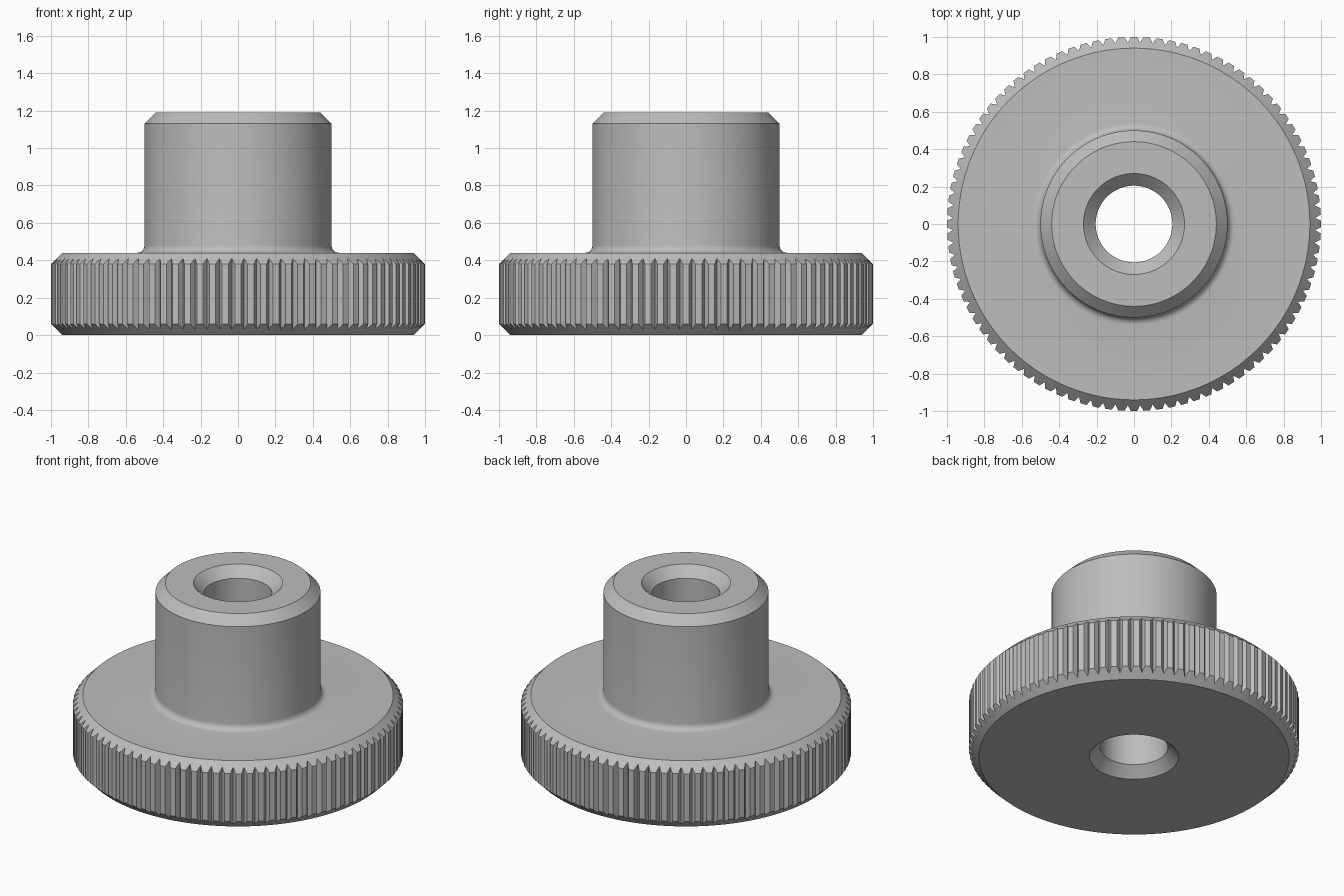
import bpy, bmesh, math

if "Cube" in bpy.data.objects:
    bpy.data.objects.remove(bpy.data.objects["Cube"])

TEETH = 92
R, GROOVE_R, FLAT_R = 1.0, 0.97, 0.94   # tooth tip, groove bottom, chamfer start
FLANGE_H, HUB_H = 0.44, 1.19
PITCH = 2 * math.pi / TEETH
TIP = PITCH * 0.25                       # half width of a tooth tip

steel = bpy.data.materials.new("steel grey")
steel.diffuse_color = (0.51, 0.51, 0.51, 1)
steel.use_nodes = True
steel.node_tree.nodes["Principled BSDF"].inputs["Base Color"].default_value = steel.diffuse_color

# Stations around the axis: two tooth corners and one groove bottom per tooth
stations = []
for i in range(TEETH):
    a = math.pi / 2 + i * PITCH
    stations += [(a - TIP, R), (a + TIP, R), (a + PITCH / 2, GROOVE_R)]


def profile(knurl_r):
    """Closed half section; only the knurled rim depends on the station."""
    rise = knurl_r - FLAT_R
    pts = [(0.205, 0.065), (0.27, 0), (FLAT_R, 0),
           (knurl_r, rise), (knurl_r, FLANGE_H - rise), (FLAT_R, FLANGE_H)]
    # fillet between flange and hub
    f = 0.04
    for k in range(7):
        t = math.pi / 2 * k / 6
        pts.append((0.5 + f - f * math.sin(t), FLANGE_H + f - f * math.cos(t)))
    # hub, top chamfer and countersunk bore
    pts += [(0.5, HUB_H - 0.06), (0.44, HUB_H), (0.27, HUB_H), (0.205, HUB_H - 0.065)]
    return pts


# Revolve the section through all stations
bm = bmesh.new()
rings = [[bm.verts.new((r * math.cos(a), r * math.sin(a), z)) for r, z in profile(kr)]
         for a, kr in stations]
for i, ring in enumerate(rings):
    nxt = rings[(i + 1) % len(rings)]
    for j in range(len(ring)):
        k = (j + 1) % len(ring)
        bm.faces.new((ring[j], nxt[j], nxt[k], ring[k]))
bmesh.ops.recalc_face_normals(bm, faces=bm.faces)

mesh = bpy.data.meshes.new("knurled_nut")
bm.to_mesh(mesh)
bm.free()
mesh.materials.append(steel)
nut = bpy.data.objects.new("knurled_nut", mesh)
bpy.context.collection.objects.link(nut)

# Smooth round surfaces, crisp chamfers and knurls
bpy.context.view_layer.objects.active = nut
nut.select_set(True)
bpy.ops.object.shade_smooth_by_angle(angle=math.radians(25))
